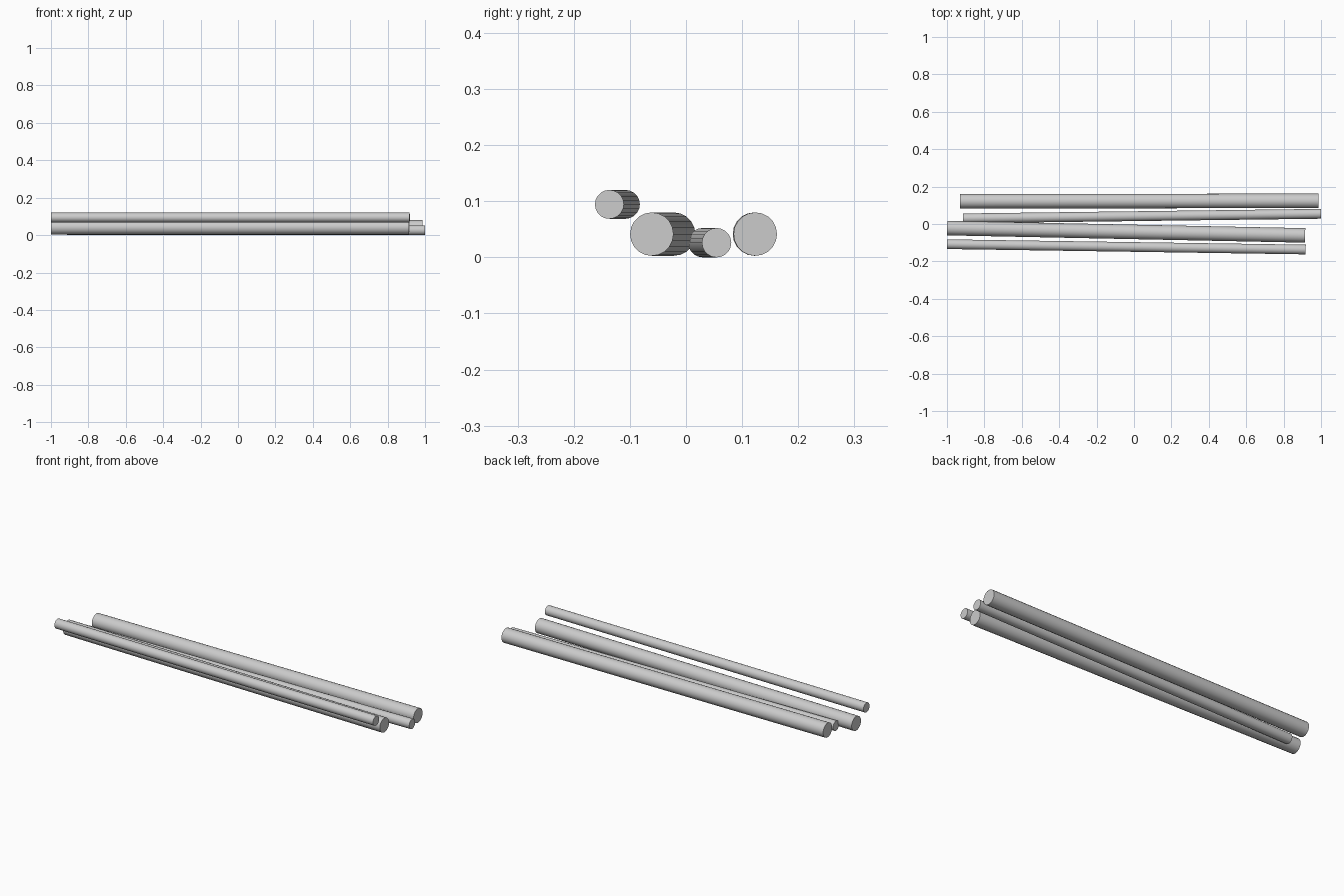
import bpy
from mathutils import Vector

if "Cube" in bpy.data.objects:
    bpy.data.objects.remove(bpy.data.objects["Cube"])


def pole(name, radius, z, left, right):
    """Level round pole between two (x, y) end centres."""
    a, b = Vector((*left, z)), Vector((*right, z))
    axis = b - a
    bpy.ops.mesh.primitive_cylinder_add(
        vertices=20, radius=radius, depth=axis.length,
        location=(a + b) / 2, rotation=axis.to_track_quat('Z', 'Y').to_euler())
    ob = bpy.context.object
    ob.name = name
    bpy.ops.object.shade_smooth_by_angle()
    return ob


# Two thick poles and one thin pole lying on the ground
pole("thick_pole_back", 0.0387, 0.0415, (-0.929, 0.122), (0.986, 0.1235))
pole("thick_pole_middle", 0.0387, 0.0415, (-0.999, -0.022), (0.915, -0.061))
pole("thin_pole_lower", 0.0262, 0.0262, (-0.915, 0.030), (0.9995, 0.0545))

# Thin pole raised at the front of the pile
pole("thin_pole_upper", 0.0258, 0.0945, (-0.9995, -0.108), (0.918, -0.1365))
